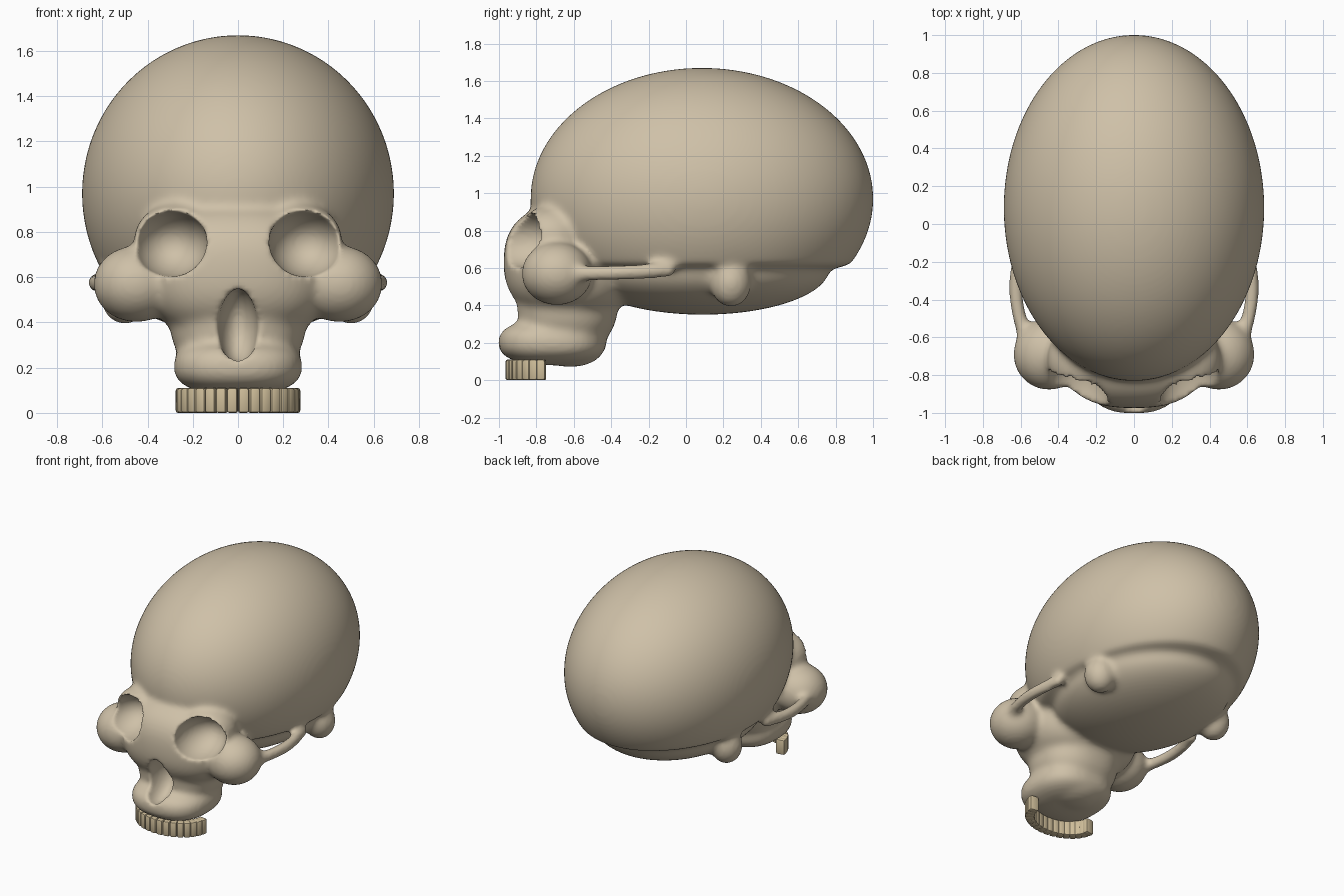
import bpy, bmesh, math
from mathutils import Vector, Matrix

if "Cube" in bpy.data.objects:
    bpy.data.objects.remove(bpy.data.objects["Cube"])


def material(name, color):
    m = bpy.data.materials.new(name)
    m.diffuse_color = (*color, 1)
    m.use_nodes = True
    m.node_tree.nodes["Principled BSDF"].inputs["Base Color"].default_value = m.diffuse_color
    return m


def blob(bm, center, radii, power=2.0, seg=48, floor=None):
    """Ellipsoid; power > 2 is boxier, floor softly flattens the underside."""
    vs = bmesh.ops.create_uvsphere(bm, u_segments=seg, v_segments=seg // 2, radius=1)['verts']
    for v in vs:
        n = sum(abs(c) ** power for c in v.co) ** (1 / power)
        v.co = Vector(center) + Vector(c / n * r for c, r in zip(v.co, radii))
        if floor and v.co.z < floor:
            v.co.z = floor + (v.co.z - floor) * 0.25


def sides(bm, center, radii, **kw):
    for s in (-1, 1):
        blob(bm, (s * center[0], center[1], center[2]), radii, **kw)


def to_object(bm, name, mat=None):
    me = bpy.data.meshes.new(name)
    bm.to_mesh(me)
    bm.free()
    ob = bpy.data.objects.new(name, me)
    bpy.context.collection.objects.link(ob)
    if mat:
        me.materials.append(mat)
    return ob


def modify(ob, kind, **props):
    mod = ob.modifiers.new(kind.lower(), kind)
    for k, v in props.items():
        setattr(mod, k, v)
    bpy.context.view_layer.objects.active = ob
    bpy.ops.object.modifier_apply(modifier=mod.name)


bone = material("bone", (0.62, 0.53, 0.39))
enamel = material("enamel", (0.62, 0.51, 0.32))

# Braincase and skull base
bm = bmesh.new()
blob(bm, (0, 0.085, 0.97), (0.69, 0.917, 0.70), seg=96, floor=0.62)
blob(bm, (0, 0.09, 0.60), (0.54, 0.68, 0.25), seg=64)
# Face core, brows and upper jaw
blob(bm, (0, -0.62, 0.63), (0.42, 0.355, 0.31), power=2.5)
sides(bm, (0.26, -0.72, 0.77), (0.20, 0.20, 0.16))
blob(bm, (0, -0.64, 0.40), (0.30, 0.275, 0.25), power=2.3)
blob(bm, (0, -0.715, 0.205), (0.285, 0.29, 0.125), power=2.5)
blob(bm, (0, -0.62, 0.17), (0.20, 0.18, 0.10))
# Cheekbones and the bumps behind the ears
sides(bm, (0.45, -0.69, 0.57), (0.19, 0.19, 0.17))
sides(bm, (0.50, 0.24, 0.52), (0.11, 0.11, 0.13))
# Cheek arches, swept as overlapping beads
for i in range(25):
    t = i / 24
    x = 0.57 + 0.045 * math.sin(math.pi * t) + 0.02 * t
    sides(bm, (x, -0.62 + 0.52 * t, 0.57 + 0.02 * t * t), (0.04, 0.05, 0.045), seg=16)
skull = to_object(bm, "skull", bone)
modify(skull, 'REMESH', mode='VOXEL', voxel_size=0.016)
modify(skull, 'SMOOTH', factor=0.5, iterations=14)

# Eye sockets and pear-shaped nose opening
bm = bmesh.new()
sides(bm, (0.30, -0.89, 0.75), (0.165, 0.23, 0.148))
sockets = to_object(bm, "socket_cutter")
bm = bmesh.new()
blob(bm, (0, -0.93, 0.385), (0.09, 0.17, 0.165))
for v in bm.verts:
    v.co.x *= 1 - 0.9 * max(0, v.co.z - 0.40)
nose = to_object(bm, "nose_cutter")
for cutter in (sockets, nose):
    cutter.hide_render = True
    modify(skull, 'BOOLEAN', operation='DIFFERENCE', solver='EXACT', object=cutter)
    bpy.data.objects.remove(cutter)
modify(skull, 'REMESH', mode='VOXEL', voxel_size=0.014)
modify(skull, 'SMOOTH', factor=0.5, iterations=4)
for p in skull.data.polygons:
    p.use_smooth = True

# Row of upper teeth around the front of the jaw
bm = bmesh.new()
count = 16
for i in range(count):
    a = math.radians(-84 + 168 * i / (count - 1))
    pos = Vector((0.243 * math.sin(a), -0.755 - 0.178 * math.cos(a), 0.055))
    yaw = math.atan2(math.sin(a) / 0.243, math.cos(a) / 0.178)
    bmesh.ops.create_cube(bm, size=1, matrix=Matrix.Translation(pos)
                          @ Matrix.Rotation(yaw, 4, 'Z')
                          @ Matrix.Diagonal((0.046, 0.064, 0.11, 1)))
teeth = to_object(bm, "upper_teeth", enamel)
modify(teeth, 'BEVEL', width=0.01, segments=2)
bpy.ops.object.select_all(action='DESELECT')
teeth.select_set(True)
bpy.context.view_layer.objects.active = teeth
bpy.ops.object.shade_smooth_by_angle(angle=math.radians(40))
